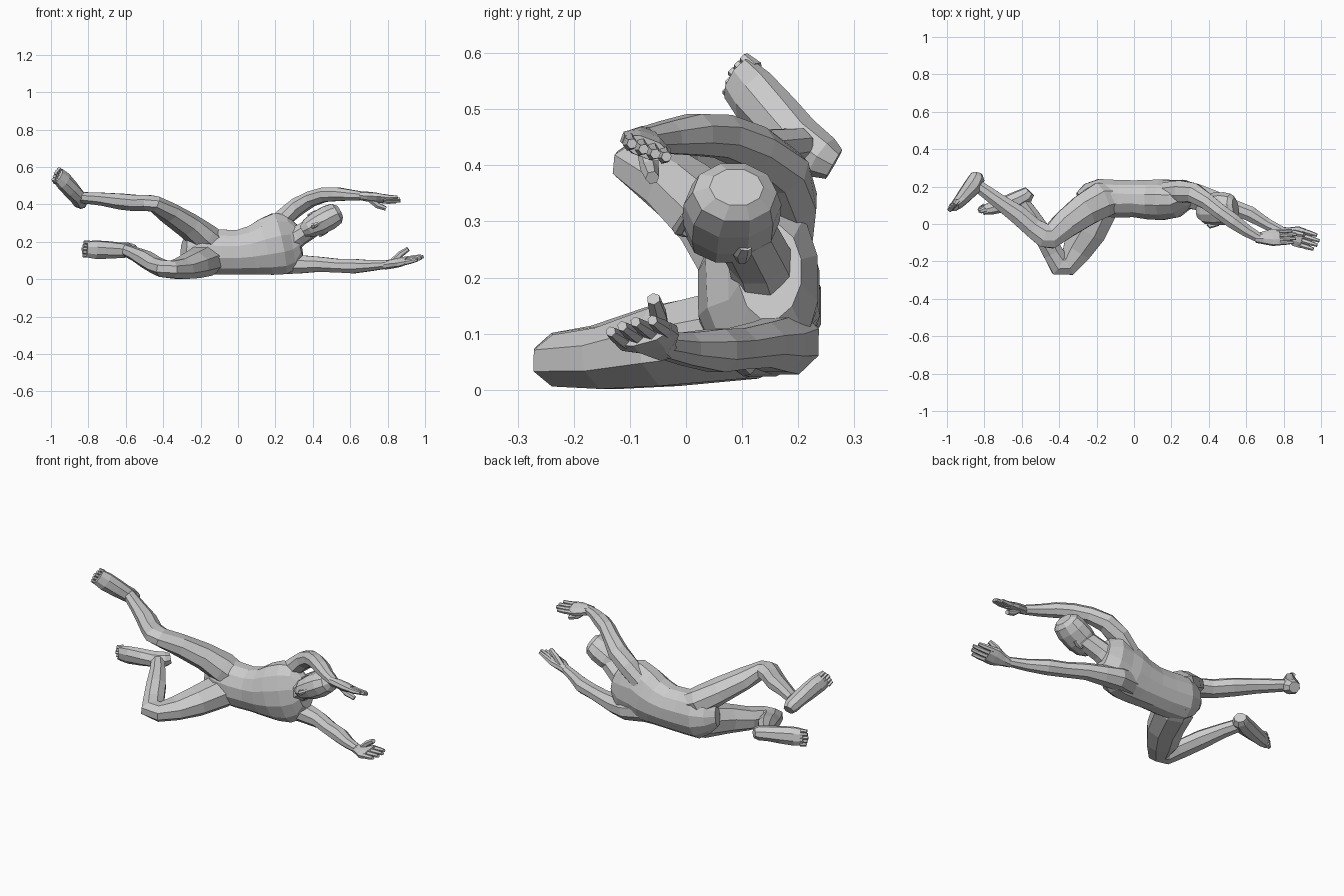
import bpy, bmesh
from math import cos, sin, pi
from mathutils import Vector as V


def make(name, bm):
    bmesh.ops.recalc_face_normals(bm, faces=bm.faces)
    me = bpy.data.meshes.new(name)
    bm.to_mesh(me)
    bm.free()
    ob = bpy.data.objects.new(name, me)
    bpy.context.collection.objects.link(ob)
    return ob


def add_loft(bm, secs, side=(0, 0, 1), n=8):
    """Tube through sections (x, y, z, half width along side, half depth)."""
    pts = [V(s[:3]) for s in secs]
    rings = []
    for i, s in enumerate(secs):
        a = (pts[i] - pts[max(i - 1, 0)]).normalized()
        b = (pts[min(i + 1, len(pts) - 1)] - pts[i]).normalized()
        t = (a + b).normalized()
        u = V(side)
        u = (u - t * u.dot(t)).normalized()
        v = t.cross(u)
        k = 1.04
        rings.append([bm.verts.new(pts[i] + k * (u * s[3] * cos(q) + v * s[4] * sin(q)))
                      for q in [2 * pi * (j + .5) / n for j in range(n)]])
    for r, q in zip(rings, rings[1:]):
        for j in range(n):
            bm.faces.new((r[j], r[(j + 1) % n], q[(j + 1) % n], q[j]))
    bm.faces.new(rings[0])
    bm.faces.new(rings[-1])


def loft(name, secs, **kw):
    bm = bmesh.new()
    add_loft(bm, secs, **kw)
    return make(name, bm)


def hand(name, wrist, f, w, thumb, r0, curl, k=1.0):
    """Flat palm, four jointed fingers and a thumb."""
    bm = bmesh.new()
    p, f, w = V(wrist), V(f).normalized(), V(w)
    w = (w - f * w.dot(f)).normalized()
    nrm = w.cross(f)
    add_loft(bm, [(*(p + f * d), a, b) for d, a, b in
                  [(-.02, r0, .022), (.02, .034, .024), (.07, .047 * k, .023),
                   (.11, .046 * k, .018)]], side=w, n=8)
    for i, ln in enumerate((.085, .10, .105, .085)):
        b = p + f * .095 + w * (i - 1.5) * .022 * k
        add_loft(bm, [(*b, .011 * k, .014), (*(b + f * ln * .5), .011 * k, .013),
                      (*(b + f * ln + nrm * curl), .009, .009)], side=w, n=6)
    add_loft(bm, [(*q, r, r) for q, r in zip(thumb, (.018, .016, .012))], side=w, n=6)
    return make(name, bm)


def foot(name, heel, toe, sole, h=1):
    """Foot lofted heel to toe with five toes; the sole faces along `sole`."""
    bm = bmesh.new()
    a, b = V(heel), V(toe)
    f = (b - a).normalized()
    s = V(sole)
    s = (s - f * s.dot(f)).normalized()
    w = f.cross(s)
    ln = (b - a).length
    add_loft(bm, [(*(a + f * ln * t - s * hh * h), ww, hh * h) for t, ww, hh in
                  [(0, .028, .03), (.08, .038, .04), (.28, .04, .045), (.5, .046, .039),
                   (.75, .05, .031), (.92, .044, .022)]], side=w)
    for i in range(5):
        c = a + f * ln * .86 + w * (i - 2) * .018 - s * .017
        add_loft(bm, [(*c, .011, .017), (*(c + f * ln * (.14 - .015 * abs(i - 2))), .009, .011)],
                 side=w, n=6)
    return make(name, bm)


# Torso, lying on its side
body = loft("body", [
    (-.29, .125, .165, .055, .045), (-.25, .14, .16, .09, .075), (-.19, .14, .15, .122, .1),
    (-.09, .135, .145, .12, .1),
    (0, .135, .145, .118, .098), (.08, .13, .155, .13, .105), (.15, .13, .172, .152, .108),
    (.22, .135, .19, .165, .1), (.28, .155, .2, .15, .08), (.33, .15, .21, .085, .055)], n=12)

# Neck and head
neck = loft("neck", [(.27, .145, .2, .07, .06), (.33, .13, .235, .055, .055),
                     (.42, .1, .29, .05, .055)])
head = loft("head", [(.345, .075, .255, .03, .045), (.375, .075, .272, .052, .072),
                     (.43, .08, .3, .066, .084), (.485, .083, .33, .067, .084),
                     (.525, .087, .352, .058, .073), (.543, .09, .361, .036, .047)], n=10)

# Arms
upper_arm = loft("raised_arm", [
    (.17, .17, .26, .05, .055), (.25, .175, .335, .05, .06), (.32, .165, .39, .048, .055),
    (.39, .12, .43, .042, .045), (.46, .065, .452, .04, .042), (.53, .015, .455, .038, .042),
    (.6, -.035, .45, .03, .034), (.67, -.075, .445, .023, .027)])
lower_arm = loft("resting_arm", [
    (.17, .155, .1, .07, .065), (.26, .177, .085, .06, .062), (.34, .16, .08, .05, .055),
    (.43, .135, .08, .042, .045), (.53, .09, .073, .038, .042), (.62, .055, .07, .04, .042),
    (.71, .0, .073, .03, .032), (.8, -.045, .08, .023, .026)])

# Legs, both bent at the knee
upper_leg = loft("raised_leg", [
    (-.1, .14, .18, .07, .075), (-.18, .125, .225, .075, .1), (-.27, .07, .29, .065, .09),
    (-.37, -.005, .355, .055, .077), (-.445, -.066, .402, .045, .068), (-.48, -.062, .408, .044, .066),
    (-.54, -.02, .407, .045, .055),
    (-.62, .05, .415, .044, .053), (-.72, .12, .428, .036, .042), (-.83, .2, .437, .03, .034)])
lower_leg = loft("resting_leg", [
    (-.16, .18, .12, .075, .05), (-.18, .1, .1, .085, .105), (-.24, -.04, .076, .073, .095),
    (-.305, -.14, .056, .057, .082), (-.355, -.215, .052, .048, .066), (-.4, -.213, .057, .047, .066),
    (-.435, -.15, .072, .045, .056),
    (-.49, -.05, .105, .046, .053), (-.55, .05, .135, .036, .042), (-.615, .145, .162, .03, .034)])

# Weld the limbs into one skin
for part in (neck, head, upper_arm, lower_arm, upper_leg, lower_leg):
    mod = body.modifiers.new("weld", 'BOOLEAN')
    mod.operation, mod.solver, mod.object = 'UNION', 'EXACT', part
    bpy.context.view_layer.objects.active = body
    bpy.ops.object.modifier_apply(modifier=mod.name)
    bpy.data.objects.remove(part)

# Face details
loft("nose", [(.4, .0, .285, .014, .014), (.41, -.012, .288, .013, .013),
              (.45, .0, .31, .007, .01)], n=6)
for side, nm in ((1, "upper_ear"), (-1, "lower_ear")):
    c = V((.425, .1, .297)) + side * V((-.48, 0, .87)) * .064
    loft(nm, [(*(c + V((-.022, 0, -.012))), .006, .01), (*c, .008, .016),
              (*(c + V((.022, .005, .012))), .006, .012)], side=(-.48, 0, .87), n=6)

# Hands
hand("raised_hand", (.67, -.075, .445), (.98, .04, -.13), (0, .9, -.35),
     [(.70, -.07, .435), (.745, -.065, .395), (.79, -.06, .378)], .024, -.006)
hand("resting_hand", (.8, -.045, .078), (.94, -.29, .2), (.25, .9, .25),
     [(.83, -.045, .095), (.87, -.05, .135), (.91, -.058, .162)], .024, .0, 1.2)

# Feet
foot("raised_foot", (-.868, .283, .405), (-.99, .092, .57), (-.8, .58, .1), 1.08)
foot("resting_foot", (-.57, .202, .165), (-.84, .085, .165), (-.45, .85, .2), 1.05)
